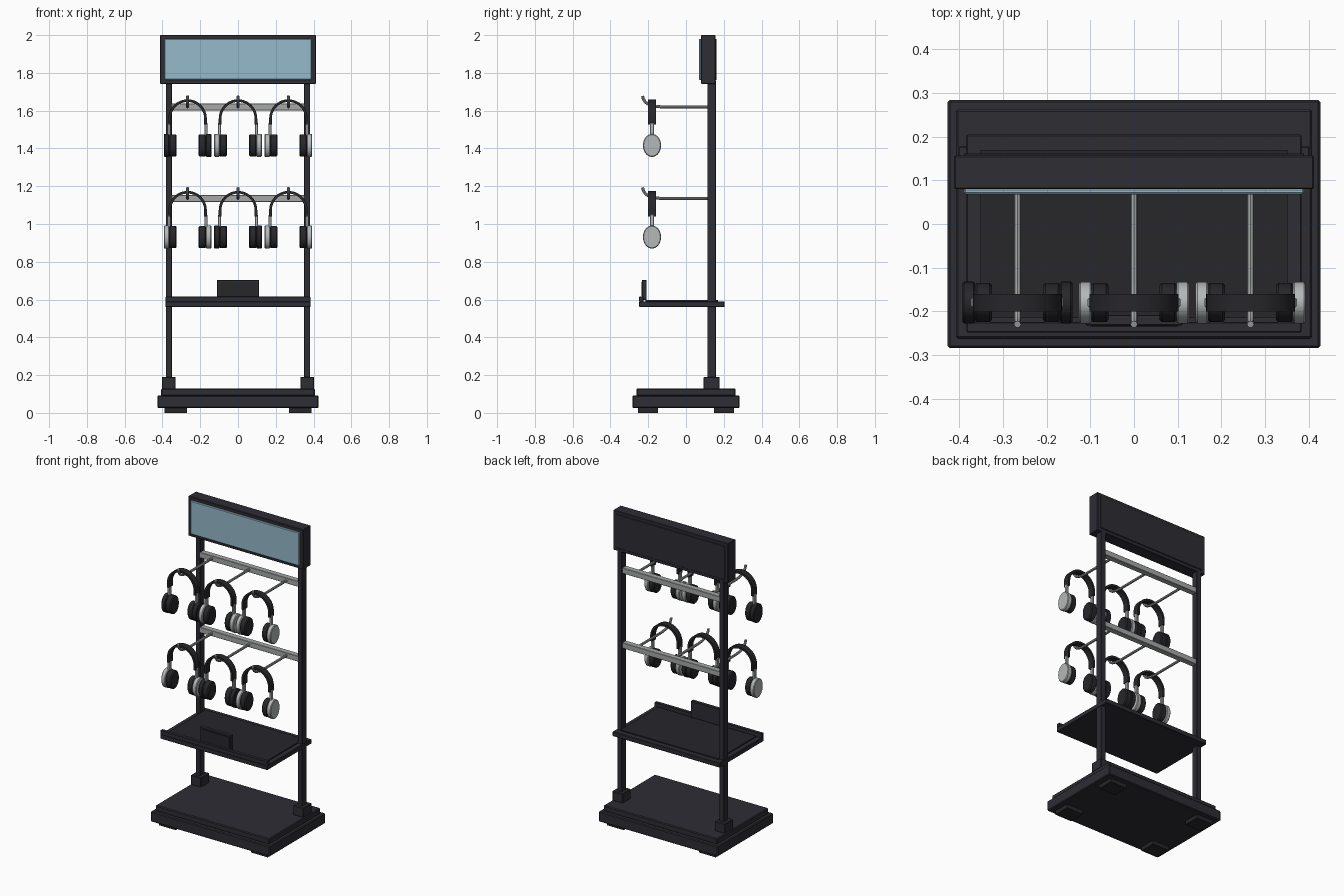
import bpy, bmesh, math
from mathutils import Matrix, Vector

cube = bpy.data.objects.get("Cube")
if cube:
    bpy.data.objects.remove(cube, do_unlink=True)


def material(name, color):
    m = bpy.data.materials.new(name)
    m.use_nodes = True
    m.diffuse_color = (*color, 1)
    m.node_tree.nodes["Principled BSDF"].inputs["Base Color"].default_value = (*color, 1)
    return m


FRAME = material("charcoal frame", (0.026, 0.026, 0.034))
BLACK = material("black plastic", (0.02, 0.02, 0.024))
METAL = material("brushed metal", (0.38, 0.39, 0.39))
SILVER = material("silver plastic", (0.46, 0.48, 0.48))
BLUE = material("pale blue panel", (0.30, 0.49, 0.59))


def finish(name, bm, mat, bevel=0.0, smooth=False):
    bmesh.ops.recalc_face_normals(bm, faces=bm.faces)
    mesh = bpy.data.meshes.new(name)
    bm.to_mesh(mesh)
    bm.free()
    mesh.materials.append(mat)
    ob = bpy.data.objects.new(name, mesh)
    bpy.context.collection.objects.link(ob)
    if bevel:
        mod = ob.modifiers.new("bevel", "BEVEL")
        mod.width = bevel
        mod.segments = 1
        mod.limit_method = "ANGLE"
        mod.angle_limit = math.radians(50)
    if smooth:
        bpy.ops.object.select_all(action="DESELECT")
        ob.select_set(True)
        bpy.context.view_layer.objects.active = ob
        bpy.ops.object.shade_smooth_by_angle(angle=math.radians(35))
    return ob


def box(name, x, y, z, mat, bevel=0.0):
    """Box from (low, high) ranges on each axis."""
    lo, hi = Vector((x[0], y[0], z[0])), Vector((x[1], y[1], z[1]))
    bm = bmesh.new()
    bmesh.ops.create_cube(bm, size=1)
    bmesh.ops.scale(bm, vec=hi - lo, verts=bm.verts)
    bmesh.ops.translate(bm, vec=(lo + hi) / 2, verts=bm.verts)
    return finish(name, bm, mat, bevel)


def span(half):
    return (-half, half)


def side(s, a, b):
    return tuple(sorted((s * a, s * b)))


def disc(name, x, y, z, radius_y, radius_z, mat, bevel):
    """Oval drum lying along x."""
    bm = bmesh.new()
    bmesh.ops.create_cone(bm, cap_ends=True, segments=32, radius1=1, radius2=1, depth=1)
    bmesh.ops.rotate(bm, matrix=Matrix.Rotation(math.pi / 2, 3, "Y"), verts=bm.verts)
    bmesh.ops.scale(bm, vec=(x[1] - x[0], radius_y, radius_z), verts=bm.verts)
    bmesh.ops.translate(bm, vec=(sum(x) / 2, y, z), verts=bm.verts)
    return finish(name, bm, mat, bevel, smooth=True)


def rod(name, points, radius, mat):
    """Round bar swept along points in the x = constant plane."""
    bm = bmesh.new()
    rings = []
    for i, p in enumerate(points):
        a, b = points[max(i - 1, 0)], points[min(i + 1, len(points) - 1)]
        t = (Vector(b) - Vector(a)).normalized()
        u = Vector((1, 0, 0))
        v = t.cross(u)
        rings.append([bm.verts.new(Vector(p) + radius * (math.cos(k * math.pi / 4) * u
                      + math.sin(k * math.pi / 4) * v)) for k in range(8)])
    for r, q in zip(rings, rings[1:]):
        for k in range(8):
            bm.faces.new((r[k], r[k - 1], q[k - 1], q[k]))
    bm.faces.new(rings[0])
    bm.faces.new(rings[-1])
    return finish(name, bm, mat, smooth=True)


def headband(name, x, y, top, mat):
    """Flat arch with short straight ends."""
    bm = bmesh.new()
    angles = [math.pi * k / 24 for k in range(25)]
    arch = [(math.cos(a), math.sin(a), 0) for a in angles]
    path = [(1, 0, -0.032)] + arch + [(-1, 0, -0.032)]
    rings = []
    for c, s, drop in path:
        ring = []
        for r, w in ((0.102, -0.02), (0.102, 0.02), (0.088, 0.02), (0.088, -0.02)):
            ring.append(bm.verts.new((x + r * c, y + w, top - 0.102 + r * s + drop)))
        rings.append(ring)
    for r, q in zip(rings, rings[1:]):
        for k in range(4):
            bm.faces.new((r[k], r[k - 1], q[k - 1], q[k]))
    bm.faces.new(rings[0])
    bm.faces.new(rings[-1])
    return finish(name, bm, mat, smooth=True)


# Base
box("base_plinth", span(0.427), span(0.284), (0.025, 0.092), FRAME, 0.005)
box("base_step", span(0.408), span(0.263), (0.09, 0.128), FRAME, 0.005)
for sx in (-1, 1):
    for sy in (-1, 1):
        box("base_foot", side(sx, 0.27, 0.39), side(sy, 0.147, 0.253), (0, 0.027), BLACK)

# Posts and collars
for s in (-1, 1):
    box("post", side(s, 0.35, 0.382), (0.113, 0.158), (0.12, 1.76), FRAME, 0.002)
    box("post_collar", side(s, 0.33, 0.403), (0.093, 0.178), (0.127, 0.19), FRAME, 0.003)

# Header sign
box("sign_case", span(0.412), (0.08, 0.157), (1.742, 2.0), FRAME, 0.003)
box("sign_panel", span(0.39), (0.068, 0.082), (1.763, 1.98), BLUE, 0.004)
box("sign_back_cover", span(0.39), (0.155, 0.162), (1.763, 1.98), FRAME, 0.002)

# Shelf with front lip and card holder
box("shelf", span(0.384), (-0.248, 0.205), (0.56, 0.59), FRAME, 0.003)
box("shelf_mat", span(0.352), (-0.215, 0.17), (0.589, 0.597), BLACK)
box("shelf_lip", span(0.384), (-0.248, -0.225), (0.588, 0.615), FRAME, 0.002)
box("card_holder", span(0.111), (-0.232, -0.208), (0.597, 0.704), FRAME, 0.002)
box("card_face", span(0.1), (-0.236, -0.23), (0.62, 0.694), BLACK)

# Side profile of a hook, as (y, height above the rail centre)
HOOK = [(0.13, 0), (-0.13, 0), (-0.165, 0.004), (-0.195, 0.012),
        (-0.215, 0.025), (-0.226, 0.042), (-0.23, 0.058)]
BAND_Y = -0.18


def headphones(x, z, shell):
    headband("headband", x, BAND_Y, z + 0.04, BLACK)
    cup_z = z - 0.204
    for s in (-1, 1):
        ax = x + s * 0.098
        box("headphone_arm", (ax - 0.008, ax + 0.008), (BAND_Y - 0.011, BAND_Y + 0.011),
            (cup_z + 0.03, z - 0.085), SILVER, 0.003)
        inner, outer = side(s, 0.058, 0.099), side(s, 0.097, 0.126)
        disc("ear_pad", (x + inner[0], x + inner[1]), BAND_Y, cup_z, 0.045, 0.059, BLACK, 0.006)
        disc("ear_shell", (x + outer[0], x + outer[1]), BAND_Y, cup_z, 0.048, 0.061, shell, 0.004)


# Rails, hooks and hanging headphones
ROWS = ((1.62, (BLACK, SILVER, SILVER)), (1.135, (SILVER, BLACK, SILVER)))
for z, shells in ROWS:
    box("rail", span(0.352), (0.113, 0.15), (z - 0.018, z + 0.018), METAL, 0.002)
    for x, shell in zip((-0.267, 0, 0.267), shells):
        rod("hook", [(x, y, z + h) for y, h in HOOK], 0.008, METAL)
        headphones(x, z, shell)
